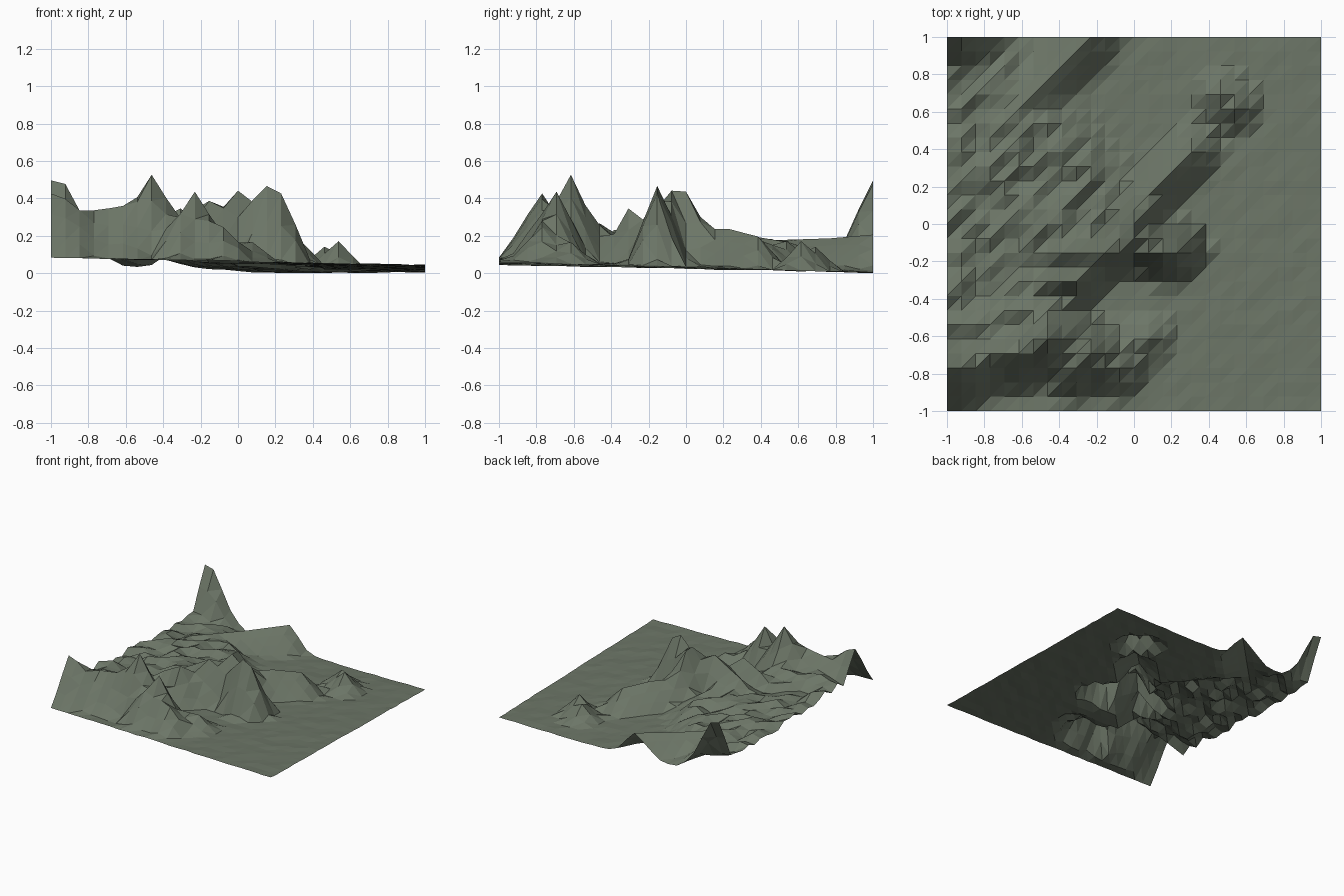
import bpy, bmesh, random
from mathutils import Vector

if "Cube" in bpy.data.objects:
    bpy.data.objects.remove(bpy.data.objects["Cube"])

random.seed(7)
N = 26                      # cells per side
STEP = 2 / N

# Ridge crests: (foot width, [(x, y, height), ...])
RIDGES = [
    # southern massif
    (0.21, [(-1, -.77, .43), (-.92, -.77, .40), (-.77, -.69, .34), (-.62, -.69, .36),
            (-.46, -.62, .53), (-.38, -.62, .40)]),
    (0.17, [(-.38, -.62, .38), (-.31, -.77, .32), (-.23, -.69, .44), (-.08, -.77, .25)]),
    (0.13, [(-.15, -.69, .22), (.08, -.62, .17)]),
    (0.22, [(-.85, -.54, .27), (-.62, -.46, .27), (-.46, -.46, .26)]),
    # central massif and its northern spur
    (0.16, [(-.38, -.15, .26), (-.15, -.15, .39), (0, -.08, .445), (.15, -.15, .47),
            (.23, -.15, .43)]),
    (0.16, [(0, -.08, .44), (0, 0, .44), (.08, .15, .24), (.15, .23, .24), (.31, .38, .20)]),
    (0.14, [(-.46, -.31, .27), (-.31, -.31, .35), (-.23, -.23, .29)]),
    # lone eastern hill
    (0.13, [(.46, .69, .145), (.54, .62, .175)]),
    # north-west corner peak
    (0.20, [(-1, 1, .50), (-.92, 1, .48), (-.85, 1, .27)]),
    # low diagonal ridges in the north-west
    (0.17, [(-.23, 1, .21), (-.46, .77, .19), (-.77, .46, .18)]),
    (0.15, [(-.54, .54, .17), (-.77, .31, .21), (-1, .15, .19)]),
]


def clamp(v):
    return max(0.0, min(1.0, v))


def ground(x, y):
    """Gently tilted lowland."""
    dip = .02 * clamp(y) * clamp(1 - abs(x - .2) / .7)
    return .048 - .02 * x - .02 * y - dip


def highland(x, y):
    """Rough western plateau, dropping off to the east, north and south."""
    east = clamp((-.25 + .35 * clamp((y + .3) / .4) - .75 * max(0, y - .15) - x) / .25)
    south = clamp((y + .88) / .15)
    north = clamp((1.0 - y) / .3 + .3)
    level = .115 - .03 * y + random.uniform(-.035, .035)
    return level * east * south * north


def ridge_height(x, y, low):
    """Highest ridge flank over this point."""
    best = low
    p = Vector((x, y))
    for width, pts in RIDGES:
        for (ax, ay, az), (bx, by, bz) in zip(pts, pts[1:]):
            a, d = Vector((ax, ay)), Vector((bx - ax, by - ay))
            t = clamp((p - a).dot(d) / d.length_squared)
            dist = max(0, (p - a - d * t).length - .008)
            top = az + (bz - az) * t
            best = max(best, low + (top - low) * clamp(1 - dist / width))
    return best


def height(x, y):
    low = ground(x, y) + random.uniform(-.003, .003)
    return max(low + highland(x, y), ridge_height(x, y, low))


# Terrain sheet
bm = bmesh.new()
grid = [[bm.verts.new((i * STEP - 1, j * STEP - 1, height(i * STEP - 1, j * STEP - 1)))
         for j in range(N + 1)] for i in range(N + 1)]
for i in range(N):
    for j in range(N):
        a, b = grid[i][j], grid[i + 1][j]
        c, d = grid[i + 1][j + 1], grid[i][j + 1]
        bm.faces.new((a, b, c))
        bm.faces.new((a, c, d))

# Rest the lowest point on z = 0
lowest = min(v.co.z for v in bm.verts)
for v in bm.verts:
    v.co.z -= lowest

mesh = bpy.data.meshes.new("terrain")
bm.to_mesh(mesh)
bm.free()
terrain = bpy.data.objects.new("terrain", mesh)
bpy.context.collection.objects.link(terrain)

# Mossy rock colour
mat = bpy.data.materials.new("mossy_rock")
mat.diffuse_color = (.15, .18, .135, 1)
mat.use_nodes = True
mat.node_tree.nodes["Principled BSDF"].inputs["Base Color"].default_value = mat.diffuse_color
mesh.materials.append(mat)
